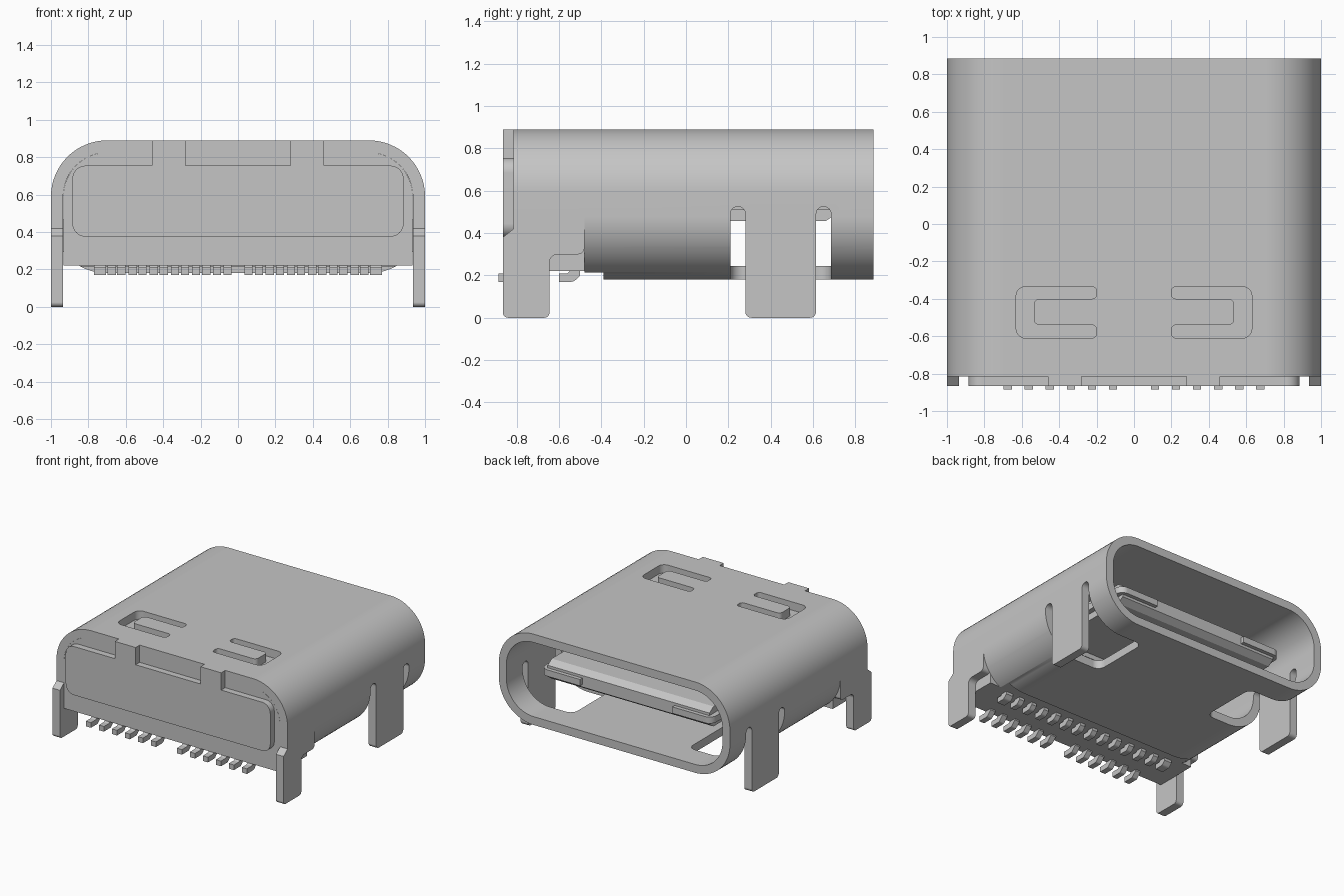
import bpy, bmesh, math
from mathutils import Vector

if "Cube" in bpy.data.objects:
    bpy.data.objects.remove(bpy.data.objects["Cube"], do_unlink=True)

metal = bpy.data.materials.new("light_grey")
metal.use_nodes = True
GREY = (0.56, 0.56, 0.56, 1)
metal.diffuse_color = GREY
metal.node_tree.nodes["Principled BSDF"].inputs["Base Color"].default_value = GREY
parts = []


def fillet(corners, steps=8):
    """Outline from (a, b, radius) corners, each rounded by its radius."""
    out = []
    for i, (a, b, r) in enumerate(corners):
        p = Vector((a, b))
        if r <= 0:
            out.append(p)
            continue
        u = (Vector(corners[i - 1][:2]) - p).normalized()
        v = (Vector(corners[(i + 1) % len(corners)][:2]) - p).normalized()
        half = u.angle(v) / 2
        c = p + (u + v).normalized() * (r / math.sin(half))
        start = p + u * (r / math.tan(half)) - c
        end = p + v * (r / math.tan(half)) - c
        sweep = start.angle(end)
        if start.x * end.y - start.y * end.x < 0:
            sweep = -sweep
        for k in range(steps + 1):
            t = sweep * k / steps
            s, co = math.sin(t), math.cos(t)
            out.append(c + Vector((start.x * co - start.y * s, start.x * s + start.y * co)))
    return out


def rect(a0, b0, a1, b1, r=0, steps=8):
    return fillet([(a0, b0, r), (a1, b0, r), (a1, b1, r), (a0, b1, r)], steps)


def prism(name, outline, axis, lo, hi):
    """Extrude a flat outline along an axis from lo to hi."""
    place = {"x": lambda a, b, t: (t, a, b),
             "y": lambda a, b, t: (a, t, b),
             "z": lambda a, b, t: (a, b, t)}[axis]
    bm = bmesh.new()
    low = [bm.verts.new(place(p[0], p[1], lo)) for p in outline]
    high = [bm.verts.new(place(p[0], p[1], hi)) for p in outline]
    bm.faces.new(low)
    bm.faces.new(high)
    n = len(low)
    for i in range(n):
        j = (i + 1) % n
        bm.faces.new((low[i], low[j], high[j], high[i]))
    bmesh.ops.recalc_face_normals(bm, faces=bm.faces)
    mesh = bpy.data.meshes.new(name)
    bm.to_mesh(mesh)
    bm.free()
    mesh.materials.append(metal)
    ob = bpy.data.objects.new(name, mesh)
    bpy.context.collection.objects.link(ob)
    parts.append(ob)
    return ob


def combine(target, other, op):
    """Apply a boolean and remove the second object."""
    mod = target.modifiers.new("bool", "BOOLEAN")
    mod.operation, mod.solver, mod.object = op, "EXACT", other
    bpy.context.view_layer.objects.active = target
    bpy.ops.object.modifier_apply(modifier=mod.name)
    parts.remove(other)
    bpy.data.objects.remove(other, do_unlink=True)


def mirrored(outline, side):
    return [(p[0] * side, p[1]) for p in outline]


W = 0.065            # sheet thickness
TOP, BOT, R = 0.89, 0.18, 0.30
FRONT, MID, BACK = -0.815, -0.48, 0.885

# Rear shell: rounded tube, its bottom trimmed near the front
shell = prism("shell", rect(-1, BOT, 1, TOP, R, 16), "y", MID, BACK)
combine(shell, prism("bore", rect(-1 + W, BOT + W, 1 - W, TOP - W, R - W, 16), "y", -0.6, 1), "DIFFERENCE")
combine(shell, prism("trim", rect(-0.6, 0.1, -0.39, 0.215), "x", -1.1, 1.1), "DIFFERENCE")

# Front shell: arch with straight sides
arch = fillet([(-1, 0.5, 0), (-1, TOP, R), (1, TOP, R), (1, 0.5, 0),
               (1 - W, 0.5, 0), (1 - W, TOP - W, R - W), (-1 + W, TOP - W, R - W), (-1 + W, 0.5, 0)], 16)
combine(shell, prism("arch", arch, "y", FRONT, MID), "UNION")

# Side walls with front legs, in one profile
wall = fillet([(FRONT, 0.5, 0), (FRONT, 0.42, 0), (-0.865, 0.38, 0), (-0.865, 0, 0.025),
               (-0.645, 0, 0.025), (-0.645, 0.30, 0.04), (MID, 0.30, 0.03), (MID, 0.5, 0)])
# Rear leg profile
leg = fillet([(0.28, 0.48, 0), (0.28, 0, 0.03), (0.615, 0, 0.03), (0.615, 0.48, 0)])
# U-shaped slot around a tongue in the top
u_slot = fillet([(0.20, -0.61, 0.025), (0.63, -0.61, 0.05), (0.63, -0.335, 0.05), (0.20, -0.335, 0.025),
                 (0.20, -0.40, 0.025), (0.535, -0.40, 0.03), (0.535, -0.54, 0.03), (0.20, -0.54, 0.025)])
for s in (-1, 1):
    x0, x1 = sorted((s * (1 - W), s))
    combine(shell, prism("wall", wall, "x", x0, x1), "UNION")
    # Opening in the lower side and bottom, with two rounded relief slots
    hole = rect(0.50, 0.21, 1.3, 0.685, 0.06)
    combine(shell, prism("opening", mirrored(hole, s), "z", 0.05, 0.48), "DIFFERENCE")
    for y in (0.21, 0.615):
        relief = rect(y, 0.3, y + 0.07, 0.525, 0.0345)
        c0, c1 = sorted((s * 0.85, s * 1.1))
        combine(shell, prism("relief", relief, "x", c0, c1), "DIFFERENCE")
    combine(shell, prism("slot", mirrored(u_slot, s), "z", 0.75, 1.0), "DIFFERENCE")
    prism("rear_leg_left" if s > 0 else "rear_leg_right", leg, "x", x0, x1)

# Insulating body filling the front of the shell
body = fillet([(-0.934, 0.22, 0), (0.934, 0.22, 0), (0.934, TOP - W, R - W), (-0.934, TOP - W, R - W)], 16)
prism("body_front", body, "y", FRONT, MID)
prism("body_rear", rect(-0.934, BOT + W, 0.934, TOP - W, R - W, 16), "y", MID, -0.30)

# Front cover plate and the two bent tabs that hold it
prism("cover_plate", rect(-0.885, 0.375, 0.885, 0.755, 0.07), "y", -0.865, FRONT)
for s, side in ((-1, "right"), (1, "left")):
    x0, x1 = sorted((s * 0.28, s * 0.46))
    prism("cover_tab_" + side, rect(x0, 0.75, x1, TOP), "y", -0.865, FRONT)

# Inner contact tongue, with a thicker root and metal corner plates
prism("tongue_root", rect(-0.78, 0.42, 0.78, 0.65, 0.06), "y", -0.31, -0.02)
tongue = fillet([(-0.03, 0.457, 0), (0.66, 0.457, 0), (0.71, 0.49, 0), (0.71, 0.58, 0),
                 (0.66, 0.613, 0), (-0.03, 0.613, 0)])
prism("tongue", tongue, "x", -0.70, 0.70)
for s, side in ((-1, "right"), (1, "left")):
    plate = fillet([(0.40, 0.6, 0), (0.40, 0.74, 0), (0.74, 0.74, 0.06), (0.74, -0.03, 0), (0.66, -0.03, 0), (0.66, 0.6, 0)])
    prism("tongue_plate_" + side, mirrored(plate, s), "z", 0.51, 0.56)

# Solder pins: bent feet in two rows under the body
front_foot = fillet([(-0.885, 0.17, 0), (-0.80, 0.17, 0.02), (-0.76, 0.21, 0), (-0.76, 0.225, 0),
                     (-0.81, 0.225, 0), (-0.825, 0.21, 0.01), (-0.885, 0.21, 0)], 3)
rear_foot = fillet([(-0.60, 0.17, 0), (-0.53, 0.17, 0.03), (-0.50, 0.20, 0), (-0.50, 0.225, 0),
                    (-0.545, 0.225, 0), (-0.56, 0.21, 0), (-0.60, 0.21, 0)], 3)
PITCH = 0.1125
for s, side in ((-1, "right"), (1, "left")):
    for i in range(6):
        x = s * PITCH * (i + 1)
        prism(f"front_pin_{side}_{i + 1}", front_foot, "x", x - 0.022, x + 0.022)
    for i in range(7):
        x = s * PITCH * (i + 0.5)
        w = 0.032 if i == 6 else 0.022
        prism(f"rear_pin_{side}_{i + 1}", rear_foot, "x", x * 1.008 - w, x * 1.008 + w)

# Smooth curves, crisp edges
bpy.ops.object.select_all(action="DESELECT")
for ob in parts:
    ob.select_set(True)
bpy.context.view_layer.objects.active = shell
bpy.ops.object.shade_smooth_by_angle(angle=math.radians(30))
for ob in parts:
    mod = ob.modifiers.new("even_normals", "WEIGHTED_NORMAL")
    mod.keep_sharp = True
